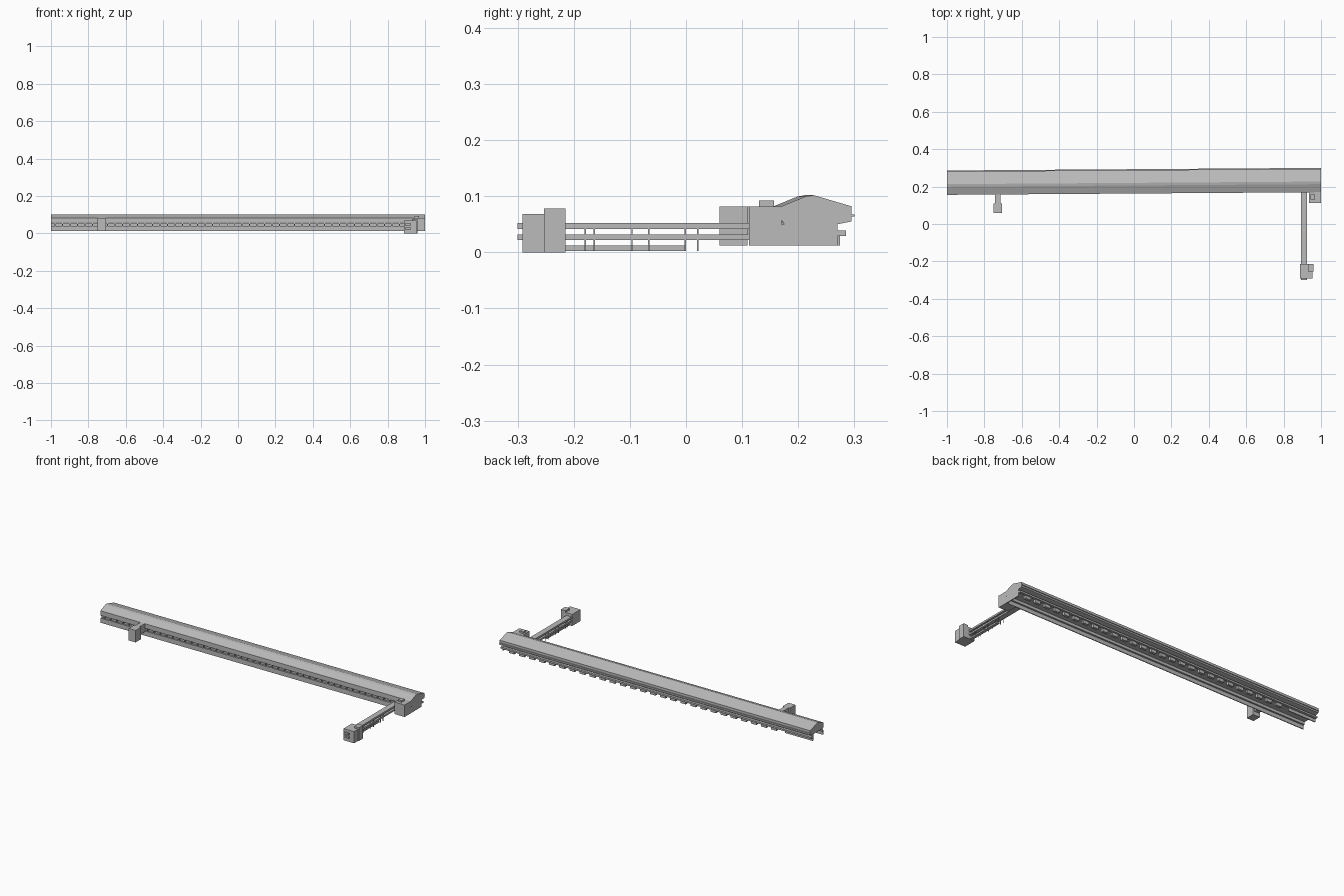
import bpy, bmesh

if "Cube" in bpy.data.objects:
    bpy.data.objects.remove(bpy.data.objects["Cube"])

grey = bpy.data.materials.new("concrete_grey")
grey.use_nodes = True
grey.diffuse_color = (0.5, 0.5, 0.5, 1)
grey.node_tree.nodes["Principled BSDF"].inputs["Base Color"].default_value = grey.diffuse_color

# Main levels and wall lines, measured at the left end of the hall
left_end, right_end = 1, -1
base, sill, lintel, ceiling, eave, ridge = 0.012, 0.034, 0.05, 0.058, 0.082, 0.102
front, back, canopy = 0.17, 0.27, 0.295
skin = 0.005
skew = 0.007


def add_prism(bm, outline, x_start, x_end, slant):
    """Extrude a (y, z) outline along x; slant shifts y towards the right end."""
    start, end = [
        [bm.verts.new((x, y - slant * (left_end - x), z)) for y, z in outline]
        for x in (x_start, x_end)
    ]
    bm.faces.new(start)
    bm.faces.new(end)
    for i in range(len(outline)):
        bm.faces.new((start[i - 1], end[i - 1], end[i], start[i]))


def finish(bm, name):
    bmesh.ops.recalc_face_normals(bm, faces=bm.faces)
    mesh = bpy.data.meshes.new(name)
    bm.to_mesh(mesh)
    bm.free()
    mesh.materials.append(grey)
    part = bpy.data.objects.new(name, mesh)
    bpy.context.collection.objects.link(part)


def boxes(name, x_ranges, y_range, z_range, slant=0):
    """One object made of equal boxes repeated over several x ranges."""
    (near, far), (low, high) = y_range, z_range
    outline = [(near, low), (far, low), (far, high), (near, high)]
    bm = bmesh.new()
    for x_start, x_end in x_ranges:
        add_prism(bm, outline, x_start, x_end, slant)
    finish(bm, name)


def box(name, x_range, y_range, z_range, slant=0):
    boxes(name, [x_range], y_range, z_range, slant)


def repeat(count, first, step, width):
    return [(first + i * step, first + i * step + width) for i in range(count)]


# Solid roof volume over an open lower storey
roof = bmesh.new()
roof_outline = [(front, ceiling), (front, eave), (0.213, ridge - skin / 2), (0.227, ridge),
                (canopy, eave), (canopy, lintel + skin), (back, lintel), (front + skin, lintel)]
add_prism(roof, roof_outline, right_end, left_end, skew)
finish(roof, "roof")

# Long wall strips running the whole length of the hall
full_length = (right_end, left_end)
recess = front + 2 * skin
strips = {
    "front_lower_wall": ((front, front + skin), (base, sill)),
    "front_ledge": ((front, recess + skin), (sill, sill + skin)),
    "front_window_band": ((recess, recess + skin), (sill, ceiling)),
    "back_ledge": ((back, back + 3 * skin), (sill - skin, sill + skin)),
    "back_window_band": ((back - skin, back), (sill, lintel)),
    "back_gutter": ((canopy, canopy + skin), (0.064, 0.067)),
}
for name, (y_range, z_range) in strips.items():
    box(name, full_length, y_range, z_range, skew)

# Closing walls at the ends
box("end_wall", (left_end - skin, left_end), (front, back), (base, lintel), skew)
box("back_corner_wall", (right_end, -0.82), (back - skin, back), (base, sill), skew)

# Mullions along the front and hanging bays under the back ledge
mullions = repeat(count=49, first=-0.98, step=0.04, width=skin)
boxes("front_mullions", mullions, (front, recess), (sill, ceiling), skew)
bays = repeat(count=27, first=-0.77, step=0.065, width=0.035)
boxes("back_bays", bays, (back - 2 * skin, back + skin), (base, sill), skew)

# Side tower with its link to the hall
box("side_tower", (-0.75, -0.705), (0.06, 0.11), (base, eave))
box("side_tower_link", (-0.742, -0.714), (0.11, front), (sill, eave))

# Entrance block with a roof hatch
box("entrance_block", (0.935, left_end), (0.112, front), (base, eave))
box("entrance_hatch", (0.945, 0.968), (0.13, 0.157), (eave, eave + 2 * skin))

# Footbridge: two decks on paired posts over a low walkway
bridge_left, bridge_right = 0.925, 0.892
deck = 2 * skin
for name, level in (("lower_deck", 0.022), ("upper_deck", 0.042)):
    box(name, (bridge_right, bridge_left), (-0.3, front), (level, level + deck))

post = skin / 2
post_pair = [(bridge_right, bridge_right + post), (bridge_left - post, bridge_left)]
for y in (-0.178, -0.162, -0.095, -0.065, 0, 0.022):
    boxes("bridge_posts", post_pair, (y - post, y), (post, lintel))

tower_front, tower_middle, tower_back = -0.291, -0.253, -0.215
box("low_walkway", (0.9, 0.917), (tower_back, 0), (post, base))

# Stair towers at the far end of the bridge
tower_right, tower_inner, tower_left = 0.887, 0.93, 0.96
low_top, high_top = 0.068, 0.078
box("front_stair_tower", (tower_right, tower_left - skin), (tower_front, tower_middle), (0, low_top))
box("right_stair_tower", (tower_right, tower_inner), (tower_middle, tower_back), (0, low_top))
box("left_stair_tower", (tower_inner, tower_left), (tower_middle, tower_back), (0, high_top))
